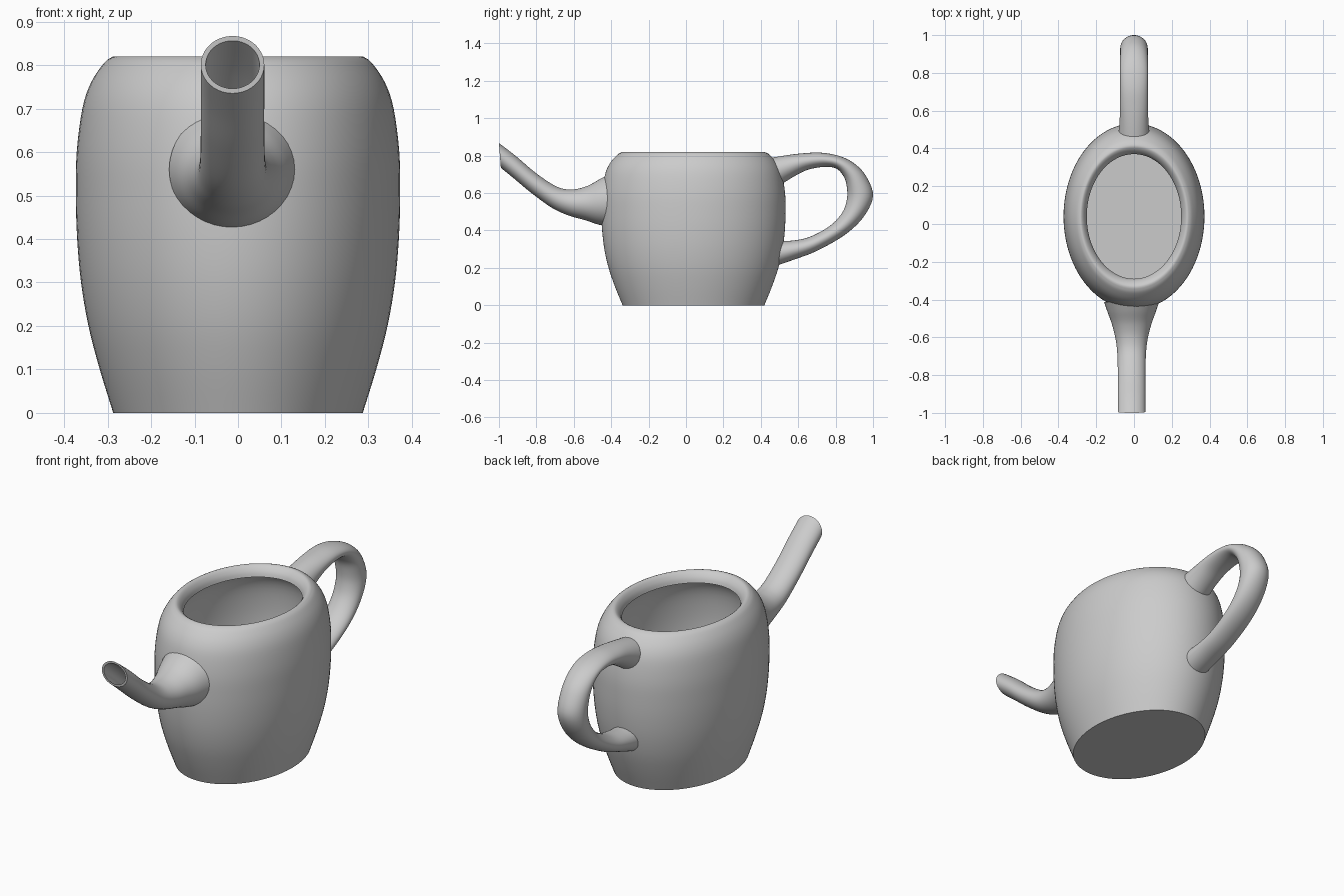
import bpy, bmesh, math
from mathutils import Vector

cube = bpy.data.objects.get("Cube")
if cube:
    bpy.data.objects.remove(cube, do_unlink=True)

clay = bpy.data.materials.new("clay_grey")
GREY = (0.6, 0.6, 0.6, 1)
clay.diffuse_color = GREY
clay.use_nodes = True
clay.node_tree.nodes["Principled BSDF"].inputs["Base Color"].default_value = GREY


def smooth_path(keys, steps):
    """Catmull-Rom interpolation through a list of equal-length tuples."""
    keys = [Vector(k) for k in keys]
    out = []
    for i in range(len(keys) - 1):
        a, b = keys[max(i - 1, 0)], keys[i]
        c, d = keys[i + 1], keys[min(i + 2, len(keys) - 1)]
        for s in range(steps):
            t = s / steps
            out.append(0.5 * (2 * b + (c - a) * t + (2 * a - 5 * b + 4 * c - d) * t ** 2
                              + (3 * b - a - 3 * c + d) * t ** 3))
    return out + [keys[-1]]


def ring(centre, u, v, n):
    return [centre + u * math.cos(2 * math.pi * i / n) + v * math.sin(2 * math.pi * i / n)
            for i in range(n)]


def loft(name, rings):
    """Skin closed rings and cap both ends."""
    bm = bmesh.new()
    loops = [[bm.verts.new(p) for p in r] for r in rings]
    n = len(loops[0])
    for a, b in zip(loops, loops[1:]):
        for i in range(n):
            j = (i + 1) % n
            bm.faces.new((a[i], a[j], b[j], b[i]))
    bm.faces.new(loops[0][::-1])
    bm.faces.new(loops[-1])
    bmesh.ops.recalc_face_normals(bm, faces=bm.faces)
    mesh = bpy.data.meshes.new(name)
    bm.to_mesh(mesh)
    bm.free()
    mesh.materials.append(clay)
    obj = bpy.data.objects.new(name, mesh)
    bpy.context.collection.objects.link(obj)
    bpy.ops.object.select_all(action='DESELECT')
    obj.select_set(True)
    bpy.context.view_layer.objects.active = obj
    bpy.ops.object.shade_smooth_by_angle(angle=math.radians(40))
    return obj


def tube_rings(keys, steps, x, n=40, wall=0):
    """Rings from (upper y, upper z, lower y, lower z, half width) sections."""
    rings = []
    for uy, uz, ly, lz, w in smooth_path(keys, steps):
        top, low = Vector((x, uy, uz)), Vector((x, ly, lz))
        half = (top - low) / 2
        half *= 1 - wall / half.length
        rings.append(ring((top + low) / 2, Vector((w - wall, 0, 0)), half, n))
    return rings


# Oval body: outer wall, rounded lip, then hollow inner wall and floor
outer = [(.287, 0), (.318, .1), (.344, .2), (.361, .3), (.37, .4), (.373, .5),
         (.371, .6), (.358, .7), (.338, .76), (.308, .805), (.289, .819)]
lip = [(.289, .819), (.28, .82), (.268, .811), (.256, .792), (.25, .77)]
inner = [(.25, .77), (.29, .755), (.32, .69), (.334, .58), (.335, .45),
         (.32, .25), (.295, .13), (.255, .035)]
profile = smooth_path(outer, 4) + smooth_path(lip, 3)[1:] + smooth_path(inner, 4)[1:]
loft("pot_body", [ring(Vector((0, .04, z)), Vector((r, 0, 0)), Vector((0, r * 1.32, 0)), 96)
                  for r, z in profile])

# Hollow spout, flared where it meets the body
spout = [(-.412, .70, -.412, .42, .146), (-.46, .675, -.47, .432, .128),
         (-.53, .637, -.54, .455, .103), (-.61, .619, -.63, .481, .083),
         (-.69, .634, -.72, .523, .075), (-.80, .705, -.83, .603, .073),
         (-.91, .798, -.92, .678, .073), (-1, .867, -.99, .735, .073)]
shell = tube_rings(spout, 6, -.0125)
bore = tube_rings(spout, 6, -.0125, wall=.011)
loft("spout", shell + bore[:0:-1])

# Looped handle, both ends sunk into the body wall
handle = [(.44, .785, .50, .64, .083), (.53, .801, .575, .687, .076),
          (.62, .812, .65, .724, .074), (.72, .816, .74, .74, .073),
          (.82, .798, .805, .73, .073), (.90, .758, .845, .685, .073),
          (.963, .69, .86, .63, .073), (1, .585, .86, .565, .073),
          (.95, .473, .835, .495, .073), (.85, .377, .77, .425, .073),
          (.70, .291, .66, .365, .073), (.58, .245, .56, .345, .074),
          (.45, .20, .475, .345, .078)]
loft("handle", tube_rings(handle, 5, 0))
